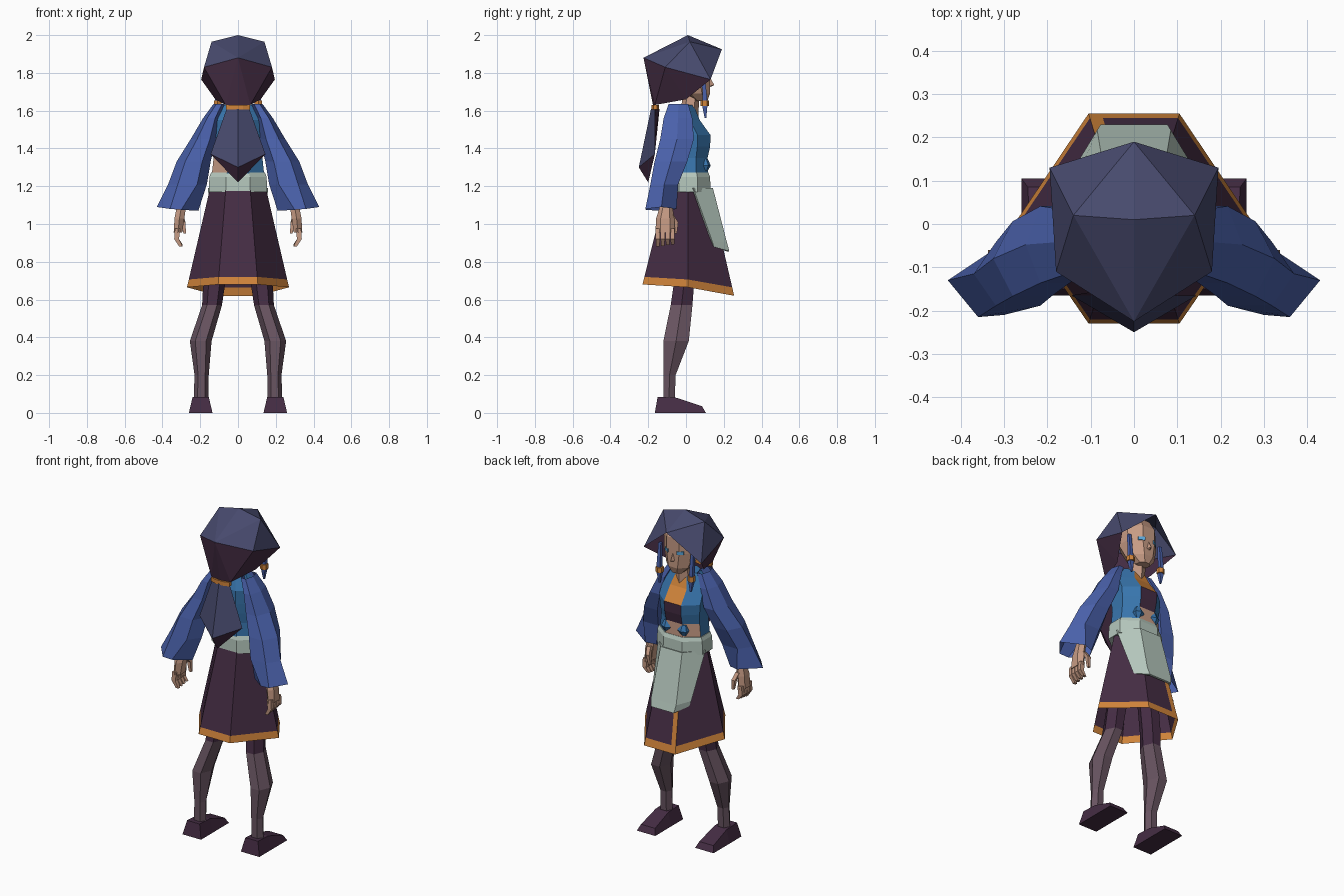
import bpy, bmesh, math
from mathutils import Vector

if "Cube" in bpy.data.objects:
    bpy.data.objects.remove(bpy.data.objects["Cube"])


def mat(name, r, g, b):
    m = bpy.data.materials.new(name)
    m.diffuse_color = [((c + 0.055) / 1.055) ** 2.4 for c in (r, g, b)] + [1]
    m.use_nodes = True
    m.node_tree.nodes["Principled BSDF"].inputs["Base Color"].default_value = m.diffuse_color
    return m


NAVY = mat("navy hood", .28, .29, .43)
PLUM = mat("dark plum", .27, .175, .265)
SLEEVE = mat("sleeve blue", .29, .38, .67)
BODICE = mat("bodice blue", .22, .46, .68)
SKIN = mat("skin", .78, .61, .52)
ORANGE = mat("orange trim", .82, .52, .23)
SASH = mat("pale sage", .71, .78, .74)
STOCK = mat("mauve stocking", .41, .33, .38)
EYE = mat("eye blue", .35, .65, .85)


def finish(name, bm, mats):
    bmesh.ops.recalc_face_normals(bm, faces=bm.faces)
    me = bpy.data.meshes.new(name)
    bm.to_mesh(me)
    bm.free()
    for m in mats:
        me.materials.append(m)
    ob = bpy.data.objects.new(name, me)
    bpy.context.collection.objects.link(ob)
    return ob


def loft(name, rings, mats, rule=None, closed=True, caps=True):
    """Skin rings of points; rule(ring, segment) gives the material index."""
    bm = bmesh.new()
    vs = [[bm.verts.new(p) for p in r] for r in rings]
    n = len(rings[0])
    for i in range(len(vs) - 1):
        for j in range(n if closed else n - 1):
            k = (j + 1) % n
            f = bm.faces.new((vs[i][j], vs[i][k], vs[i + 1][k], vs[i + 1][j]))
            f.material_index = rule(i, j) if rule else 0
    if caps:
        bm.faces.new(vs[0][::-1])
        bm.faces.new(vs[-1]).material_index = rule(len(vs) - 2, 0) if rule else 0
    return finish(name, bm, mats)


def ring(x, y, z, rx, ry, n=8, turn=0.5):
    return [(x + rx * math.cos(2 * math.pi * (j + turn) / n),
             y + ry * math.sin(2 * math.pi * (j + turn) / n), z) for j in range(n)]


def span(x0, x1, y0, y1, z, n=6, turn=0.0):
    """Ring that fills the given x and y extents."""
    return ring((x0 + x1) / 2, (y0 + y1) / 2, z, (x1 - x0) / 2, (y1 - y0) / 2, n, turn)


def flip(rings, s):
    return [[(s * p[0], p[1], p[2]) for p in r] for r in rings]


def half_mesh(name, verts, faces, mats):
    """Faces are (material, corner names); they are mirrored over x = 0."""
    bm = bmesh.new()
    for s in (1, -1):
        vs = {k: bm.verts.new((s * x, y, z)) for k, (x, y, z) in verts.items()}
        for m, corners in faces:
            c = corners if s > 0 else corners[::-1]
            bm.faces.new([vs[k] for k in c]).material_index = m
    bmesh.ops.remove_doubles(bm, verts=bm.verts, dist=0.0005)
    return finish(name, bm, mats)


# Hood, open on the face side
half_mesh("hood", {
    "A": (0, .01, 2.0), "F": (0, .19, 1.925), "T": (.14, .02, 1.965),
    "W": (.195, .13, 1.765), "S": (.18, -.11, 1.83), "B": (0, -.225, 1.88),
    "N": (.12, .0, 1.66), "K": (.065, -.165, 1.63), "C": (0, -.175, 1.63)},
    [(0, "AFT"), (0, "FWT"), (0, "TWS"), (0, "ATB"), (0, "TSB"),
     (1, "WNS"), (1, "SNK"), (1, "BSK"), (1, "BKC")], [NAVY, PLUM])
loft("hood_tie", [span(-.068, .068, -.185, -.14, z, 8, .5) for z in (1.605, 1.63)], [ORANGE])
half_mesh("hood_tail", {
    "T": (0, -.185, 1.61), "R": (.06, -.165, 1.61), "I": (0, -.14, 1.61),
    "M": (.145, -.165, 1.37), "D": (0, -.25, 1.30), "P": (0, -.2, 1.22)},
    [(0, "TRMD"), (1, "DMP"), (1, "RIPM"), (0, "TIR")], [NAVY, PLUM])

# Head, nose, eyes and neck
loft("head", [ring(0, .08, 1.65, .04, .035), ring(0, .055, 1.69, .08, .078),
              ring(0, .03, 1.78, .11, .105), ring(0, .02, 1.87, .11, .115),
              ring(0, .01, 1.93, .085, .09)], [SKIN])
half_mesh("nose", {"T": (0, .125, 1.78), "P": (0, .15, 1.735), "S": (.016, .122, 1.73),
                   "B": (0, .12, 1.722)}, [(0, "TPS"), (0, "PBS")], [SKIN])
for s in (1, -1):
    loft("eye", [[(s * x, y + d, z) for x, y, z in
                  ((.03, .128, 1.775), (.062, .106, 1.775), (.062, .106, 1.795), (.03, .128, 1.795))]
                 for d in (0, .008)], [EYE])
loft("neck", [ring(0, .015, 1.57, .055, .05, 6), ring(0, .03, 1.70, .045, .042, 6)], [SKIN])

# Braids with orange bands
for s in (1, -1):
    loft("braid", [ring(s * .11, .09, 1.80, .012, .012, 4), ring(s * .11, .1, 1.67, .016, .016, 4),
                   ring(s * .108, .1, 1.62, .018, .018, 4), ring(s * .105, .103, 1.56, .006, .006, 4)],
         [SLEEVE])
    loft("braid_band", [ring(s * .108, .1, z, .023, .023, 6) for z in (1.625, 1.655)], [ORANGE])


# Bodice: orange lapel, plum slit and bare midriff picked by panel
def bodice_rule(i, j):
    if j == 1 and i >= 3:
        return 1
    if j == 1 and i in (1, 2):
        return 2
    return 3 if i == 0 and j in (1, 2, 4) else 0


loft("bodice", [ring(0, .01, 1.26, .15, .115), ring(0, .01, 1.35, .14, .113),
                ring(0, .012, 1.41, .145, .125), ring(0, .012, 1.47, .15, .128),
                ring(0, -.015, 1.55, .145, .095), ring(0, -.015, 1.63, .085, .06)],
     [BODICE, ORANGE, PLUM, SKIN], bodice_rule)
for s in (1, -1):
    loft("bodice_knot", [ring(s * .055, .1, 1.28, .02, .015, 6), ring(s * .055, .105, 1.31, .035, .026, 6),
                         ring(s * .055, .1, 1.345, .02, .015, 6)], [BODICE])

# Sash
loft("sash", [ring(0, .012, 1.17, .167, .128), ring(0, .012, 1.25, .164, .125),
              ring(0, .012, 1.272, .154, .115)], [SASH])


# Skirt: six sides plus a thin stripe column next to one front corner
def skirt_ring(t):
    x, c = .15 + .12 * t, .065 + .04 * t
    yb, yf = -.105 - .125 * t, .125 + .13 * t
    zb, zs, zf = 1.18 - .50 * t, 1.18 - .515 * t, 1.18 - .56 * t
    return [(x, .01, zs), (c, yf, zf), (-c + .03, yf, zf), (-c, yf, zf),
            (-x, .01, zs), (-c, yb, zb), (c, yb, zb)]


loft("skirt", [skirt_ring(t) for t in (0, .92, 1)], [PLUM, ORANGE],
     lambda i, j: int(i == 1 or j == 2), caps=False)

# Apron wrapped over the skirt front
apron = loft("apron", [
    [(-.155, .035, 1.19), (-.07, .137, 1.19), (.07, .137, 1.19), (.155, .035, 1.19)],
    [(-.128, .135, .91), (-.082, .212, .90), (.082, .212, .90), (.128, .135, .91)],
    [(-.12, .145, .88), (-.075, .224, .855), (.075, .224, .855), (.12, .145, .88)]],
    [SASH], closed=False, caps=False)
solid = apron.modifiers.new("thickness", "SOLIDIFY")
solid.thickness = .012
solid.offset = 0

# Arms, legs and shoes, one per side
for s in (1, -1):
    cuff = [(.43, -.13, 1.09), (.31, -.05, 1.08), (.25, -.07, 1.075),
            (.21, -.14, 1.07), (.30, -.21, 1.075), (.36, -.215, 1.08)]
    loft("sleeve", flip([span(.07, .13, -.10, .02, 1.635), span(.10, .185, -.13, .045, 1.56),
                         span(.115, .25, -.15, .055, 1.45), span(.145, .325, -.18, .02, 1.33),
                         span(.165, .37, -.20, -.03, 1.21), cuff], s), [SLEEVE], caps=False)
    loft("hand", flip([ring(.25, -.08, 1.28, .035, .035, 6), ring(.30, -.105, 1.09, .028, .034, 6),
                       ring(.31, -.11, 1.03, .03, .048, 6), ring(.318, -.11, .955, .026, .052, 6)], s),
         [SKIN])
    for k in range(4):
        y = -.149 + k * .026
        loft("finger", flip([ring(.32, y, .975, .02, .016, 4), ring(.325, y, .92, .018, .016, 4),
                             ring(.302, y, .88 + .004 * k, .013, .012, 4)], s), [SKIN])
    loft("thumb", flip([ring(.30, -.08, 1.05, .018, .018, 4), ring(.29, -.052, 1.01, .016, .016, 4),
                        ring(.282, -.055, .95, .01, .01, 4)], s), [SKIN])
    loft("leg", flip([span(.155, .235, -.125, -.055, .06), span(.155, .23, -.125, -.05, .2),
                      span(.14, .255, -.13, .025, .38), span(.085, .19, -.09, .043, .57),
                      span(.07, .185, -.075, .05, .67), span(.02, .14, -.06, .07, 1.0)], s),
         [STOCK, PLUM], lambda i, j: int(i >= 3))
    loft("shoe", flip([
        [(.155, -.15, .085), (.24, -.15, .085), (.26, -.165, 0), (.135, -.165, 0)],
        [(.155, -.05, .08), (.24, -.05, .08), (.26, -.05, 0), (.135, -.05, 0)],
        [(.15, .085, .035), (.245, .085, .035), (.26, .105, 0), (.135, .105, 0)]], s), [PLUM])
